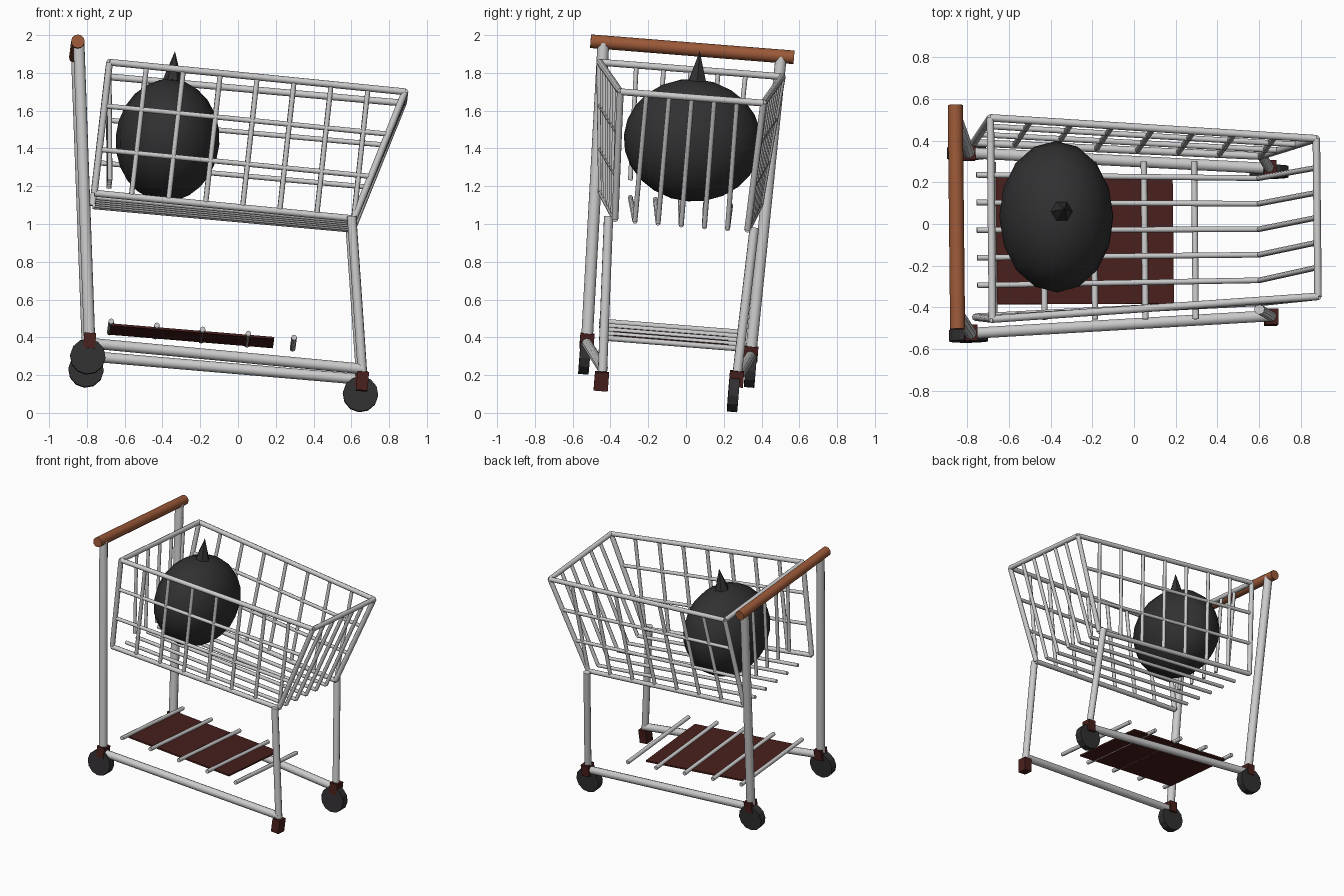
import bpy, bmesh
from math import radians
from mathutils import Vector, Matrix

if "Cube" in bpy.data.objects:
    bpy.data.objects.remove(bpy.data.objects["Cube"])

# The cart is tilted: axes of its own frame
AX = Vector((1, 0.0038, -0.083)).normalized()
AY = Vector((-0.0104, 0.997, -0.079)).normalized()
AZ = AX.cross(AY).normalized()
TILT = Matrix((AX, AY, AZ)).transposed().to_4x4()


def P(x, h, z):
    """Point at x, z on the cart's middle plane, moved sideways by h."""
    return Vector((x, -0.11 + 0.0104 * x + 0.079 * z, z)) + AY * h


def material(name, rgb):
    m = bpy.data.materials.new(name)
    m.diffuse_color = (*rgb, 1)
    m.use_nodes = True
    m.node_tree.nodes["Principled BSDF"].inputs["Base Color"].default_value = m.diffuse_color
    return m


ORANGE = material("handle_orange", (0.33, 0.10, 0.04))
RED = material("dark_red", (0.065, 0.014, 0.012))
BLACK = material("black", (0.032, 0.030, 0.032))


def finish(name, bm, mat=None, smooth=None):
    me = bpy.data.meshes.new(name)
    bm.to_mesh(me)
    bm.free()
    ob = bpy.data.objects.new(name, me)
    bpy.context.collection.objects.link(ob)
    if mat:
        me.materials.append(mat)
    if smooth:
        bpy.ops.object.select_all(action='DESELECT')
        ob.select_set(True)
        bpy.context.view_layer.objects.active = ob
        bpy.ops.object.shade_smooth_by_angle(angle=radians(smooth))
    return ob


def tubes(name, lines, r, mat=None, sides=8):
    """Straight rods, each given as a pair of end points."""
    bm = bmesh.new()
    for a, b in lines:
        d = b - a
        m = Matrix.Translation((a + b) / 2) @ d.to_track_quat('Z', 'Y').to_matrix().to_4x4()
        bmesh.ops.create_cone(bm, cap_ends=True, segments=sides, radius1=r, radius2=r,
                              depth=d.length, matrix=m)
    return finish(name, bm, mat, 50)


def box(name, centre, size, mat):
    bm = bmesh.new()
    bmesh.ops.create_cube(bm, size=1, matrix=Matrix.Translation(centre) @ TILT
                          @ Matrix.Diagonal((*size, 1)))
    return finish(name, bm, mat)


def wheel(name, centre):
    bm = bmesh.new()
    bmesh.ops.create_cone(bm, cap_ends=True, segments=12, radius1=0.094, radius2=0.094, depth=0.055,
                          matrix=Matrix.Translation(centre) @ TILT @ Matrix.Rotation(radians(90), 4, 'X'))
    return finish(name, bm, BLACK)


SIDES = (-1, 1)

# Basket corners, s is the side
def top_back(s): return P(-0.685, s * 0.485, 1.818)
def top_front(s): return P(0.88, s * 0.38, 1.67)
def low_back(s): return P(-0.765, s * 0.42, 1.13)
def low_front(s): return P(0.61, s * 0.352, 1.0)

# Basket rim, bottom rails and corner bars
frame = [(top_back(-1), top_back(1)), (top_front(-1), top_front(1))]
for s in SIDES:
    frame += [(top_back(s), top_front(s)), (low_back(s), low_front(s)),
              (low_back(s), top_back(s)), (low_front(s), top_front(s))]
tubes("basket_frame", frame, 0.018)

# Side grids
grid = []
for s in SIDES:
    for t in (1 / 3, 2 / 3):
        grid.append((low_back(s).lerp(top_back(s), t), low_front(s).lerp(top_front(s), t)))
    for i in range(1, 8):
        grid.append((low_back(s).lerp(low_front(s), i / 7), top_back(s).lerp(top_front(s), i / 8)))
tubes("basket_side_wires", grid, 0.0135)

# Floor wires bending up into the front, and hanging rear gate
floor, front, gate = [], [], []
for i in range(-2, 3):
    bend = P(0.60, i * 0.123, 0.995)
    floor.append((P(-0.755, i * 0.133, 1.12), bend))
    front.append((bend, P(0.88, i * 0.12, 1.67)))
    gate.append((P(-0.685, i * 0.145, 1.818), P(-0.68, i * 0.137, 1.21)))
tubes("basket_floor_wires", floor, 0.0135)
tubes("basket_front_wires", front, 0.0135)
tubes("basket_rear_gate", gate, 0.0125)

# Posts, lower rails and handle
tubes("rear_posts", [(P(-0.79, s * 0.435, 0.34), P(-0.848, s * 0.472, 1.925)) for s in SIDES], 0.031, sides=10)
tubes("front_posts", [(P(0.655, s * 0.355, 0.19), P(0.598, s * 0.387, 1.01)) for s in SIDES], 0.025, sides=10)
tubes("lower_rails", [(P(-0.79, s * 0.435, 0.335), P(0.655, s * 0.355, 0.205)) for s in SIDES], 0.028, sides=10)
tubes("handle", [(P(-0.853, -0.54, 1.925), P(-0.853, 0.54, 1.925))], 0.036, ORANGE, 12)

# Lower shelf: cross bars and plate
tubes("shelf_bars", [(P(-0.675 + 0.242 * i, -0.38, 0.455 - 0.0215 * i),
                      P(-0.675 + 0.242 * i, 0.38, 0.455 - 0.0215 * i)) for i in range(5)], 0.015)
box("shelf_plate", P(-0.245, 0, 0.408), (0.87, 0.61, 0.012), RED)

# Castors; the near front one has slipped and lost its wheel
for s in SIDES:
    box("rear_castor_block", P(-0.79, s * 0.435, 0.347), (0.062, 0.075, 0.08), RED)
    wheel("rear_wheel", P(-0.80, s * 0.44, 0.263))
box("front_castor_block", P(0.655, 0.355, 0.208), (0.062, 0.075, 0.085), RED)
box("broken_castor_block", P(0.655, -0.357, 0.139), (0.062, 0.075, 0.1), RED)
wheel("front_wheel", P(0.652, 0.345, 0.126))

# Round cargo with a spike on top
centre = Vector((-0.373, 0.035, 1.443))
bm = bmesh.new()
bmesh.ops.create_uvsphere(bm, u_segments=16, v_segments=12, radius=1,
                          matrix=Matrix.Translation(centre) @ TILT @ Matrix.Diagonal((0.275, 0.365, 0.325, 1)))
finish("cargo_ball", bm, BLACK, 35)
bm = bmesh.new()
bmesh.ops.create_cone(bm, cap_ends=True, segments=6, radius1=0.066, radius2=0, depth=0.2,
                      matrix=Matrix.Translation(centre + AZ * 0.375) @ TILT @ Matrix.Rotation(radians(30), 4, 'Z'))
finish("cargo_spike", bm, BLACK)
